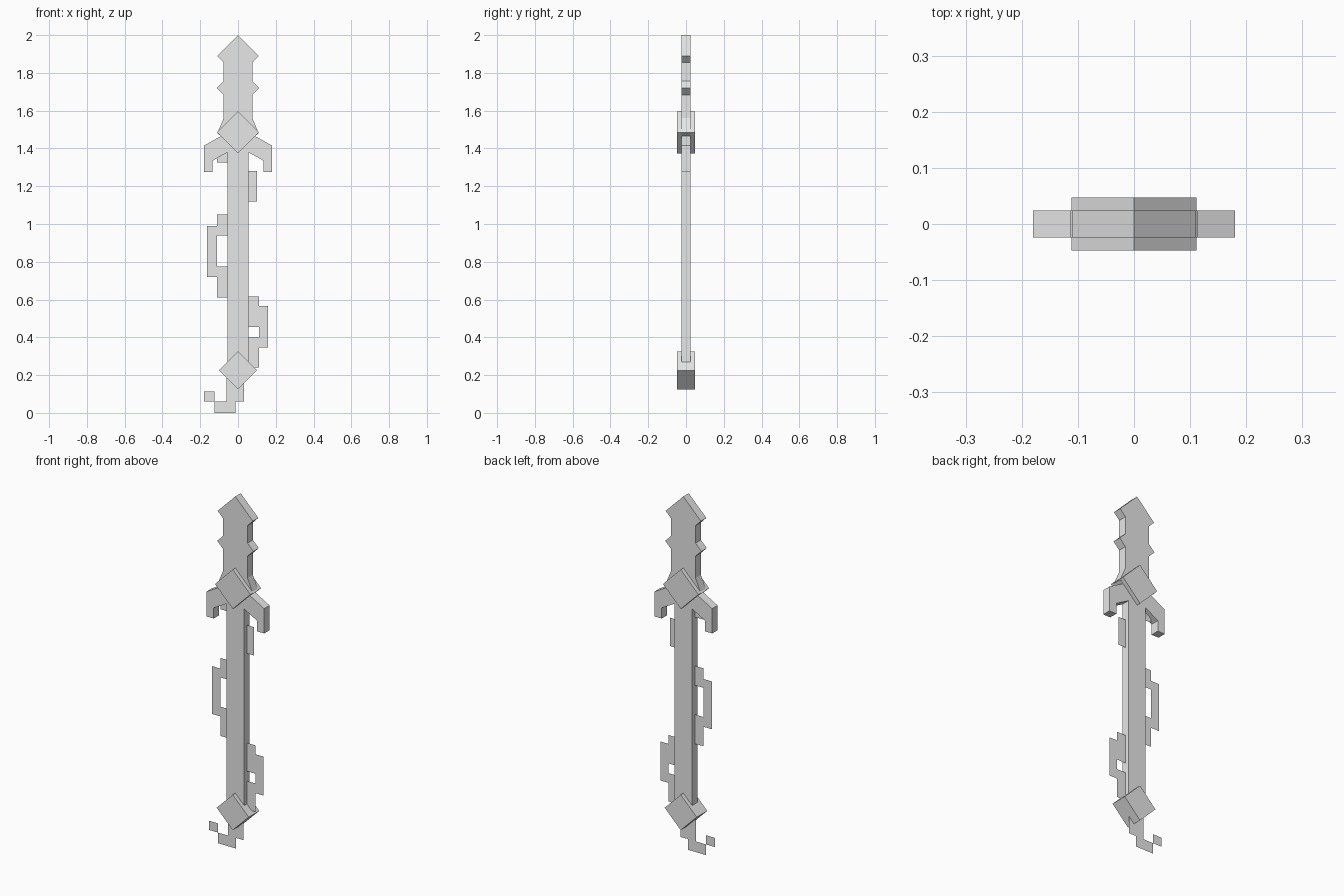
import bpy
import bmesh

cube = bpy.data.objects.get("Cube")
if cube:
    bpy.data.objects.remove(cube, do_unlink=True)

grey = bpy.data.materials.new("plain grey")
grey.use_nodes = True
grey.diffuse_color = (0.8, 0.8, 0.8, 1)
grey.node_tree.nodes["Principled BSDF"].inputs["Base Color"].default_value = (0.8, 0.8, 0.8, 1)


def finish(name, bm):
    mesh = bpy.data.meshes.new(name)
    bm.to_mesh(mesh)
    bm.free()
    mesh.materials.append(grey)
    obj = bpy.data.objects.new(name, mesh)
    bpy.context.collection.objects.link(obj)
    return obj


def slab(name, half, depth):
    """Mirror a half outline (x, z) across x = 0 and extrude it along y."""
    outline = half + [(-x, z) for x, z in reversed(half) if x > 0]
    bm = bmesh.new()
    face = bm.faces.new([bm.verts.new((x, -depth, z)) for x, z in outline])
    moved = bmesh.ops.extrude_face_region(bm, geom=[face])["geom"]
    verts = [v for v in moved if isinstance(v, bmesh.types.BMVert)]
    bmesh.ops.translate(bm, verts=verts, vec=(0, 2 * depth, 0))
    bmesh.ops.recalc_face_normals(bm, faces=bm.faces)
    return finish(name, bm)


def diamond(name, z, r):
    return slab(name, [(0, z + r), (r, z), (0, z - r)], 0.047)


def ribbon(name, patches):
    """Paper-thin ribbon made of (x0, x1, z0, z1) rectangles."""
    bm = bmesh.new()
    for x0, x1, z0, z1 in patches:
        corners = [(x0, z0), (x1, z0), (x1, z1), (x0, z1)]
        bm.faces.new([bm.verts.new((x, 0, z)) for x, z in corners])
    return finish(name, bm)


# Blade with arrow tip, side barbs and flared base
slab("blade", [(0, 2.0), (0.11, 1.89), (0.076, 1.855), (0.076, 1.757),
               (0.113, 1.72), (0.076, 1.683), (0.076, 1.56),
               (0.11, 1.48), (0, 1.4)], 0.024)

# Guard with two drooping arms
slab("guard", [(0, 1.51), (0.1, 1.46), (0.18, 1.415), (0.18, 1.275),
               (0.135, 1.275), (0.135, 1.335), (0.055, 1.38), (0, 1.41)], 0.024)

# Grip shaft and the two diamond blocks
slab("shaft", [(0, 1.45), (0.055, 1.45), (0.055, 0.23), (0, 0.23)], 0.024)
diamond("guard_diamond", 1.485, 0.111)
diamond("pommel_diamond", 0.225, 0.1)

# Stepped ribbon wound around the shaft
ribbon("ribbon_top", [(-0.11, -0.05, 1.325, 1.38)])
ribbon("ribbon_upper", [(0.05, 0.1, 1.12, 1.28)])
ribbon("ribbon_middle", [(-0.11, -0.05, 0.94, 1.05), (-0.163, -0.11, 0.72, 0.99),
                         (-0.11, -0.05, 0.61, 0.775)])
ribbon("ribbon_lower", [(0.05, 0.11, 0.455, 0.615), (0.11, 0.16, 0.345, 0.565),
                        (0.05, 0.11, 0.24, 0.4)])
ribbon("ribbon_tail", [(-0.062, 0.033, 0.06, 0.2), (-0.125, -0.012, 0, 0.06),
                       (-0.18, -0.125, 0.06, 0.112)])
